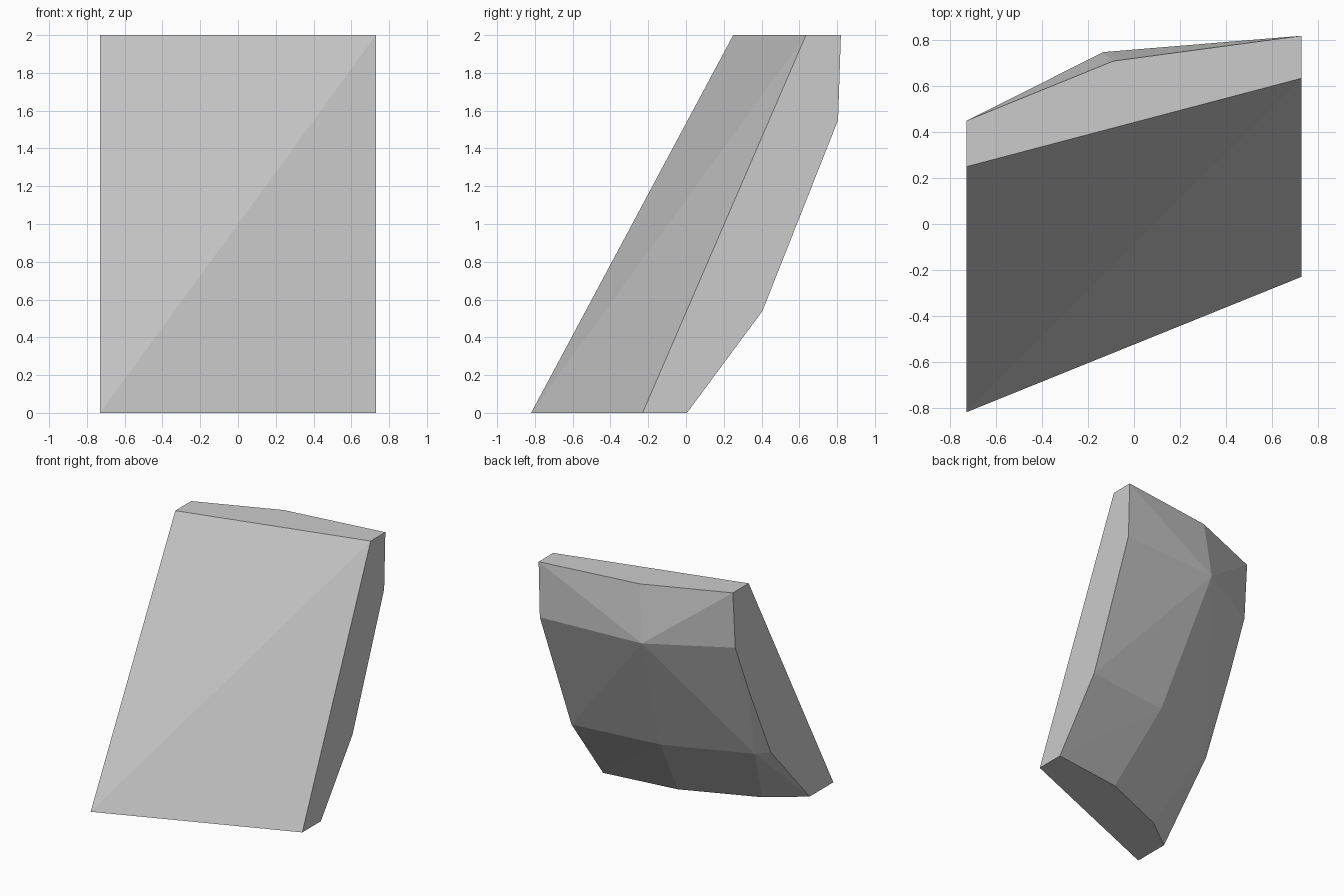
import bpy, bmesh

if "Cube" in bpy.data.objects:
    bpy.data.objects.remove(bpy.data.objects["Cube"])

W = 0.73  # half width

# Each level: height -> (x, y) points from the right side round the back to the left
back_levels = {
    0.0: [(W, 0.005), (0.126, -0.074), (-0.453, -0.313), (-W, -0.52)],
    0.54: [(W, 0.405), (0.0, 0.317), (-0.65, 0.057), (-W, -0.03)],
    1.137: [(-W, 0.247)],
    1.55: [(W, 0.805), (-0.133, 0.749), (-W, 0.42)],
    2.0: [(W, 0.82), (-0.09, 0.71), (-W, 0.45)],
}
# Leaning front panel, slightly twisted
front_levels = {
    0.0: [(-W, -0.82), (W, -0.23)],
    2.0: [(-W, 0.25), (W, 0.635)],
}

# Convex faceted slab stretched over the level points
bm = bmesh.new()
for levels in (back_levels, front_levels):
    for z, pts in levels.items():
        for x, y in pts:
            bm.verts.new((x, y, z))
bmesh.ops.convex_hull(bm, input=bm.verts[:])
loose = [v for v in bm.verts if not v.link_faces]
bmesh.ops.delete(bm, geom=loose, context='VERTS')
bmesh.ops.recalc_face_normals(bm, faces=bm.faces[:])

mesh = bpy.data.meshes.new("leaning_slab")
bm.to_mesh(mesh)
bm.free()

# Plain grey over the whole slab
grey = bpy.data.materials.new("light_grey")
grey.diffuse_color = (0.6, 0.6, 0.6, 1.0)
grey.use_nodes = True
grey.node_tree.nodes["Principled BSDF"].inputs["Base Color"].default_value = grey.diffuse_color
mesh.materials.append(grey)

slab = bpy.data.objects.new("leaning_slab", mesh)
bpy.context.collection.objects.link(slab)
